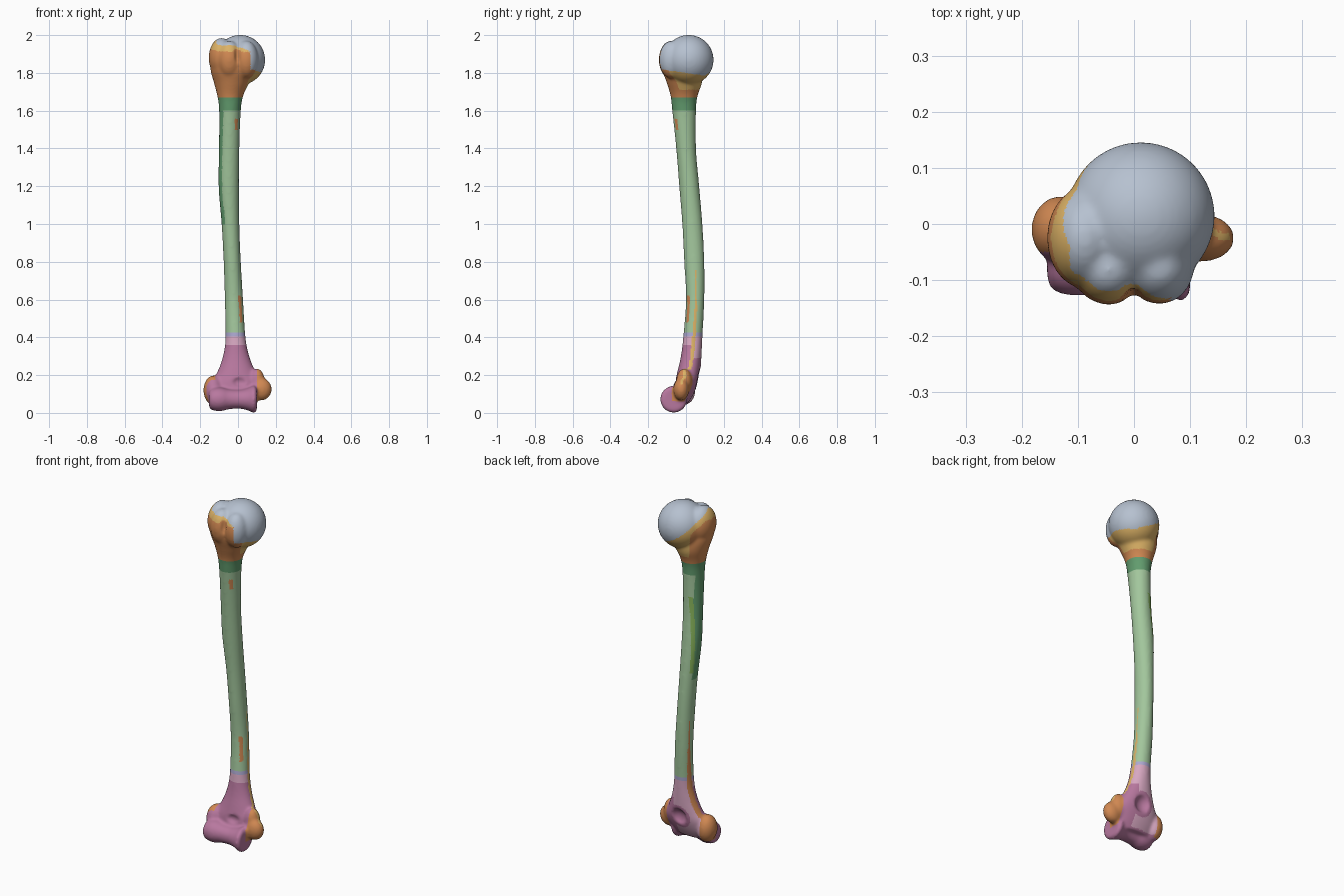
import bpy
import bmesh
from math import cos, sin, pi, sqrt
from mathutils import Matrix, Vector

cube = bpy.data.objects.get("Cube")
if cube:
    bpy.data.objects.remove(cube, do_unlink=True)

# Flat colours
PALETTE = {
    "head_grey": "B6C1D0", "tubercle_orange": "D08852", "ridge_ochre": "DCB266",
    "dark_green": "629C6E", "light_green": "A2C69C", "leaf_green": "86B25A",
    "condyle_purple": "B8789F", "pale_pink": "D8A8C2", "band_lavender": "ACA8D0",
}
INDEX = {name: i for i, name in enumerate(PALETTE)}


def make_material(name, code):
    channels = [int(code[i:i + 2], 16) / 255 for i in (0, 2, 4)]
    colour = [((c + 0.055) / 1.055) ** 2.4 for c in channels] + [1.0]
    mat = bpy.data.materials.new(name)
    mat.use_nodes = True
    mat.diffuse_color = colour
    bsdf = mat.node_tree.nodes["Principled BSDF"]
    bsdf.inputs["Base Color"].default_value = colour
    bsdf.inputs["Roughness"].default_value = 0.7
    return mat


def ellipsoid(bm, centre, radii):
    matrix = Matrix.Translation(centre) @ Matrix.Diagonal((*radii, 1.0))
    bmesh.ops.create_uvsphere(bm, u_segments=48, v_segments=32, radius=1.0, matrix=matrix)


def flowing(rows, steps=5):
    """Pass a smooth curve through the section rows."""
    rows = [Vector(r) for r in rows]
    padded = [rows[0]] + rows + [rows[-1]]
    result = []
    for a, b, c, d in zip(padded, padded[1:], padded[2:], padded[3:]):
        for i in range(steps):
            t = i / steps
            result.append(b + (c - a) * (t / 2) + (a * 2 - b * 5 + c * 4 - d) * (t * t / 2)
                          + (b * 3 - a - c * 3 + d) * (t ** 3 / 2))
    return result + [rows[-1]]


def loft(bm, rings):
    loops = [[bm.verts.new(p) for p in ring] for ring in rings]
    n = len(loops[0])
    for a, b in zip(loops, loops[1:]):
        for i in range(n):
            j = (i + 1) % n
            bm.faces.new((a[i], a[j], b[j], b[i]))
    bm.faces.new(loops[0][::-1])
    bm.faces.new(loops[-1])


def make_object(name, bm):
    bmesh.ops.recalc_face_normals(bm, faces=bm.faces)
    mesh = bpy.data.meshes.new(name)
    bm.to_mesh(mesh)
    bm.free()
    obj = bpy.data.objects.new(name, mesh)
    bpy.context.scene.collection.objects.link(obj)
    return obj


TURN = [2 * pi * i / 48 for i in range(48)]

# Shaft sections: height, right, left, front, back limits
SHAFT = [
    (0.05, -.12, .07, -.06, .01), (0.10, -.145, .1, -.06, .04),
    (0.16, -.142, .12, -.058, .064), (0.22, -.108, .092, -.045, .076),
    (0.30, -.08, .06, -.027, .082), (0.40, -.066, .04, -.015, .087),
    (0.60, -.07, .027, .0, .097), (0.80, -.076, .015, -.01, .097),
    (1.00, -.087, .007, -.02, .087), (1.20, -.103, .005, -.036, .07),
    (1.40, -.101, .007, -.052, .053), (1.60, -.1, .015, -.073, .053),
    (1.68, -.11, .028, -.082, .062), (1.75, -.128, .06, -.103, .085),
    (1.82, -.146, .085, -.125, .08), (1.9, -.14, .07, -.125, .05),
]
body = bmesh.new()
loft(body, [[((l + r) / 2 + (r - l) / 2 * cos(t), (f + b) / 2 + (b - f) / 2 * sin(t), z)
             for t in TURN] for z, l, r, f, b in flowing(SHAFT)])

# Lower joint: a spool turned about the x axis
SPOOL = [(-.155, .03), (-.145, .053), (-.11, .063), (-.08, .061), (-.05, .053),
         (0, .05), (.03, .053), (.06, .062), (.085, .073), (.1, .058)]
loft(body, [[(x, -.065 + r * cos(t), .072 + r * sin(t)) for t in TURN]
            for x, r in flowing(SPOOL)])

# Epicondyles, ball head and the tubercles
for centre, radii in (
    ((.122, -.025, .125), (.057, .042, .06)),
    ((.1, -.01, .165), (.042, .042, .07)),
    ((-.13, -.01, .12), (.053, .06, .078)),
    ((.012, .014, 1.869), (.132, .132, .132)),
    ((-.088, -.025, 1.88), (.067, .09, .105)),
    ((-.045, -.08, 1.87), (.064, .064, .1)),
    ((.045, -.075, 1.87), (.062, .068, .1)),
):
    ellipsoid(body, centre, radii)
bone = make_object("upper_arm_bone", body)

# Hollows: groove between tubercles, rear and front elbow pits
cut = bmesh.new()
REAR_PIT = Vector((0, .1, .175))
ellipsoid(cut, (-.002, -.148, 1.92), (.018, .036, .09))
ellipsoid(cut, REAR_PIT, (.058, .06, .062))
ellipsoid(cut, (.01, -.075, .165), (.05, .034, .032))
cutter = make_object("hollow_cutter", cut)
cutter.hide_render = True

# Fuse the parts into one smooth skin
for step in ("first", "second"):
    skin = bone.modifiers.new(step + "_skin", 'REMESH')
    skin.mode = 'VOXEL'
    skin.voxel_size = 0.0065
    if step == "first":
        hollow = bone.modifiers.new("hollow", 'BOOLEAN')
        hollow.operation = 'DIFFERENCE'
        hollow.object = cutter
soften = bone.modifiers.new("soften", 'SMOOTH')
soften.factor = 0.5
soften.iterations = 12
bpy.context.view_layer.update()
graph = bpy.context.evaluated_depsgraph_get()
fused = bpy.data.meshes.new_from_object(bone.evaluated_get(graph))
bone.modifiers.clear()
bone.data = fused
bpy.data.objects.remove(cutter, do_unlink=True)


def upper_colour(p, n):
    rim = 1.885 - 0.6 * p.x - 0.49 * p.y
    if p.x > 0.065:
        rim = min(rim, 1.8 - 0.15 * p.y)
    if p.z > rim or (p.z > 1.9 and n.z > 0.6 and p.x > -0.115):
        return "head_grey"
    if p.z > rim - 0.035 and (p.y > -0.06 or p.x < -0.05):
        return "ridge_ochre"
    if p.z > 1.9 and n.z > 0.3:
        return "ridge_ochre"
    if p.x + p.y > 0 and p.z > 1.71:
        return "ridge_ochre"
    return "tubercle_orange"


def shaft_colour(p, n):
    side = -(n.x + n.y) / sqrt(2)
    middle = -0.4 + 1.4 * (1.45 - p.z)
    if 1.04 < p.z < 1.47 and n.x < 0 < n.y and abs(side - middle) < 0.2:
        return "leaf_green"
    border = min(middle, 0.1) + 0.2 if p.z < 1.45 else 2 * (p.z - 1.45) - 0.2
    if p.z > 1.0 and n.x < (-0.65 if n.y < 0 else -0.45) and side > border:
        return "dark_green"
    # Small attachment marks on the front
    mark = abs(p.z - 1.53) < 0.03 or abs(p.z - 0.55) < 0.07
    if mark and n.dot(Vector((0.66, -0.75, 0))) > 0.975:
        return "tubercle_orange"
    return "light_green"


def lower_colour(p, n):
    if p.z > 0.36:
        return "pale_pink"
    if p.x > 0.1 and p.z > 0.06 and p.y > -0.075:
        return "tubercle_orange"
    if p.x < -0.12 and p.y > -0.05 and p.z > 0.05:
        return "tubercle_orange"
    behind = n.y > 0.1 and p.z > 0.06 and (p.x < 0.03 or p.z > 0.29)
    if behind and (p - REAR_PIT).length > 0.08:
        return "pale_pink"
    return "condyle_purple"


def colour_at(p, n):
    if p.z > 1.67:
        return upper_colour(p, n)
    if p.z > 1.6:
        return "dark_green"
    if 0.15 < p.z < 0.76:
        # Side ridges that widen towards the elbow
        spread = min(0.78 - p.z, 0.4)
        if n.x > 0 and abs(n.y - 0.1) < 0.5 * spread:
            return "ridge_ochre"
        if n.x < 0 and abs(n.y - 0.35) < 0.8 * spread:
            return "tubercle_orange"
    if p.z > 0.425:
        return shaft_colour(p, n)
    if p.z > 0.405:
        return "band_lavender"
    return lower_colour(p, n)


# Cut clean colour borders and paint by rule
fused.materials.clear()
for name, code in PALETTE.items():
    fused.materials.append(make_material(name, code))
bm = bmesh.new()
bm.from_mesh(fused)
for z in (1.67, 1.6, 0.425, 0.405, 0.36):
    bmesh.ops.bisect_plane(bm, geom=bm.verts[:] + bm.edges[:] + bm.faces[:],
                           plane_co=(0, 0, z), plane_no=(0, 0, 1))
bm.normal_update()
for face in bm.faces:
    normal = sum((v.normal for v in face.verts), Vector((0, 0, 0))).normalized()
    face.material_index = INDEX[colour_at(face.calc_center_median(), normal)]
    face.smooth = True
bm.to_mesh(fused)
bm.free()
